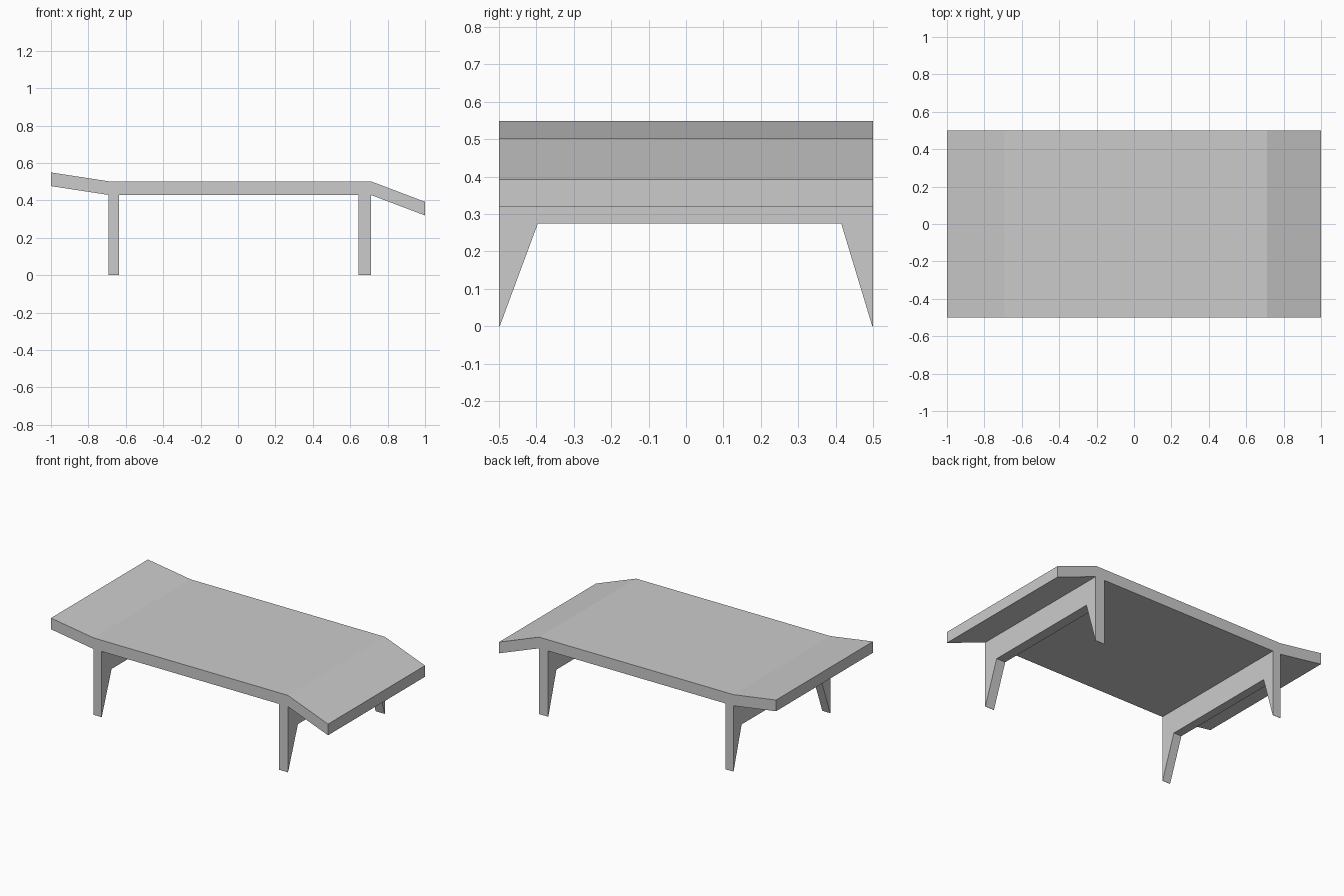
import bpy

cube = bpy.data.objects.get("Cube")
if cube:
    bpy.data.objects.remove(cube, do_unlink=True)

# One plain grey for the whole table
grey = bpy.data.materials.new("plain grey")
grey.use_nodes = True
colour = (0.6, 0.6, 0.6, 1)
grey.diffuse_color = colour
grey.node_tree.nodes["Principled BSDF"].inputs["Base Color"].default_value = colour


def extrude_profile(name, profile, place, start, end):
    """Sweep a closed 2D outline from start to end; place maps (u, v, depth) to x, y, z."""
    n = len(profile)
    verts = [place(u, v, d) for d in (start, end) for u, v in profile]
    faces = [list(range(n)), list(range(n, 2 * n))]
    faces += [[i, (i + 1) % n, n + (i + 1) % n, n + i] for i in range(n)]
    mesh = bpy.data.meshes.new(name)
    mesh.from_pydata(verts, [], faces)
    mesh.materials.append(grey)
    obj = bpy.data.objects.new(name, mesh)
    bpy.context.collection.objects.link(obj)
    # Make all normals point outwards
    bpy.context.view_layer.objects.active = obj
    bpy.ops.object.mode_set(mode="EDIT")
    bpy.ops.mesh.select_all(action="SELECT")
    bpy.ops.mesh.normals_make_consistent(inside=False)
    bpy.ops.object.mode_set(mode="OBJECT")
    return obj


# Top slab: raised right end, flat middle, drooping left end
thickness = 0.073
top_line = [(-1, 0.549), (-0.692, 0.502), (0.71, 0.502), (1, 0.392)]
under_line = [(x, z - thickness) for x, z in reversed(top_line)]
extrude_profile("table_top", top_line + under_line,
                lambda u, v, d: (u, d, v), -0.5, 0.5)

# Leg frames: a crossbar with a leg tapering to a point at each end
frame = [(-0.5, 0.429), (-0.5, 0), (-0.498, 0), (-0.396, 0.275),
         (0.415, 0.275), (0.498, 0), (0.5, 0), (0.5, 0.429)]
for name, x0, x1 in (("right_leg_frame", -0.692, -0.635),
                     ("left_leg_frame", 0.645, 0.71)):
    extrude_profile(name, frame, lambda u, v, d: (d, u, v), x0, x1)
